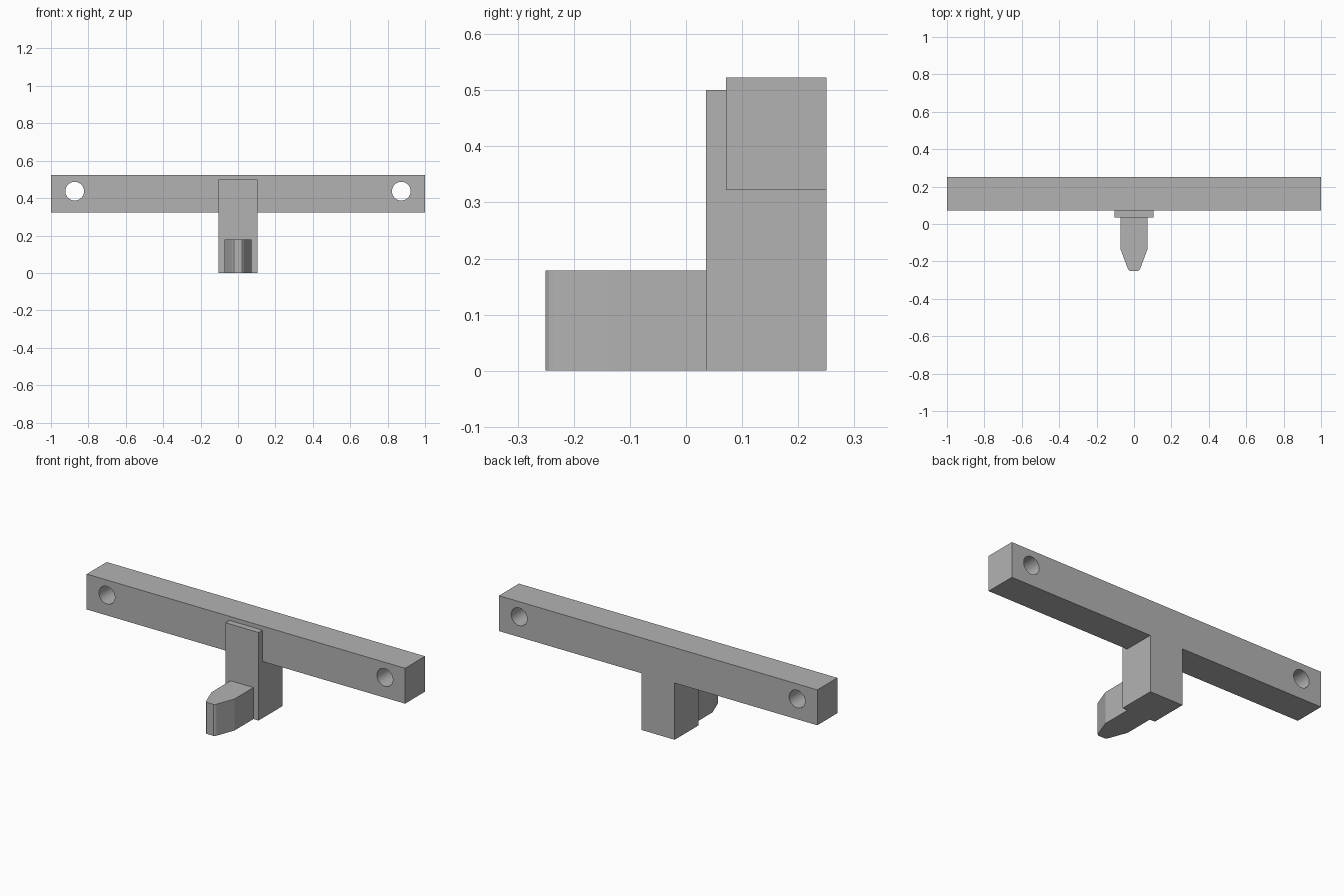
import bpy
import bmesh
from math import radians
from mathutils import Matrix

old = bpy.data.objects.get("Cube")
if old:
    bpy.data.objects.remove(old, do_unlink=True)

# Single plain grey
GREY = (0.45, 0.45, 0.45, 1.0)
grey = bpy.data.materials.new("plain grey")
grey.use_nodes = True
grey.diffuse_color = GREY
grey.node_tree.nodes["Principled BSDF"].inputs["Base Color"].default_value = GREY


def finish(name, bm):
    bmesh.ops.recalc_face_normals(bm, faces=bm.faces)
    mesh = bpy.data.meshes.new(name)
    bm.to_mesh(mesh)
    bm.free()
    mesh.materials.append(grey)
    obj = bpy.data.objects.new(name, mesh)
    bpy.context.collection.objects.link(obj)
    return obj


def prism(name, half, depth):
    """Mirror a half outline across x = 0 and extrude it along depth."""
    outline = half + [(-p[0], p[1], p[2]) for p in reversed(half)]
    bm = bmesh.new()
    face = bm.faces.new([bm.verts.new(p) for p in outline])
    ext = bmesh.ops.extrude_face_region(bm, geom=[face])
    moved = [g for g in ext["geom"] if isinstance(g, bmesh.types.BMVert)]
    bmesh.ops.translate(bm, verts=moved, vec=depth)
    return finish(name, bm)


STEM, BAR_FRONT, BACK, PLATE_FRONT = 0.104, 0.071, 0.25, 0.036
BAR_LOW, BAR_TOP = 0.322, 0.523

# T-shaped crossbar and stem
body = prism("crossbar_and_stem",
             [(STEM, BAR_FRONT, 0), (STEM, BAR_FRONT, BAR_LOW),
              (1, BAR_FRONT, BAR_LOW), (1, BAR_FRONT, BAR_TOP)],
             (0, BACK - BAR_FRONT, 0))

# Raised plate on the front of the stem
prism("front_plate", [(STEM, PLATE_FRONT, 0), (STEM, PLATE_FRONT, 0.5)],
      (0, BAR_FRONT - PLATE_FRONT, 0))

# Tapered tongue with softened tip corners
prism("tongue",
      [(0.072, PLATE_FRONT, 0), (0.072, -0.135, 0), (0.034, -0.236, 0),
       (0.030, -0.244, 0), (0.022, -0.25, 0)],
      (0, 0, 0.179))

# Screw holes through both ends of the bar
bm = bmesh.new()
for side in (-1, 1):
    place = Matrix.Translation((side * 0.873, 0.16, 0.437)) @ Matrix.Rotation(radians(90), 4, "X")
    bmesh.ops.create_cone(bm, cap_ends=True, segments=48, radius1=0.05,
                          radius2=0.05, depth=0.4, matrix=place)
cutter = finish("hole_cutter", bm)
cutter.hide_render = True
cutter.hide_viewport = True

holes = body.modifiers.new("screw_holes", "BOOLEAN")
holes.operation = "DIFFERENCE"
holes.solver = "EXACT"
holes.object = cutter

# Bake the holes, drop the cutter and smooth the bores
bpy.context.view_layer.update()
graph = bpy.context.evaluated_depsgraph_get()
baked = bpy.data.meshes.new_from_object(body.evaluated_get(graph))
body.modifiers.clear()
body.data = baked
bpy.data.objects.remove(cutter, do_unlink=True)
bpy.ops.object.select_all(action="DESELECT")
body.select_set(True)
bpy.context.view_layer.objects.active = body
bpy.ops.object.shade_smooth_by_angle(angle=radians(30))
